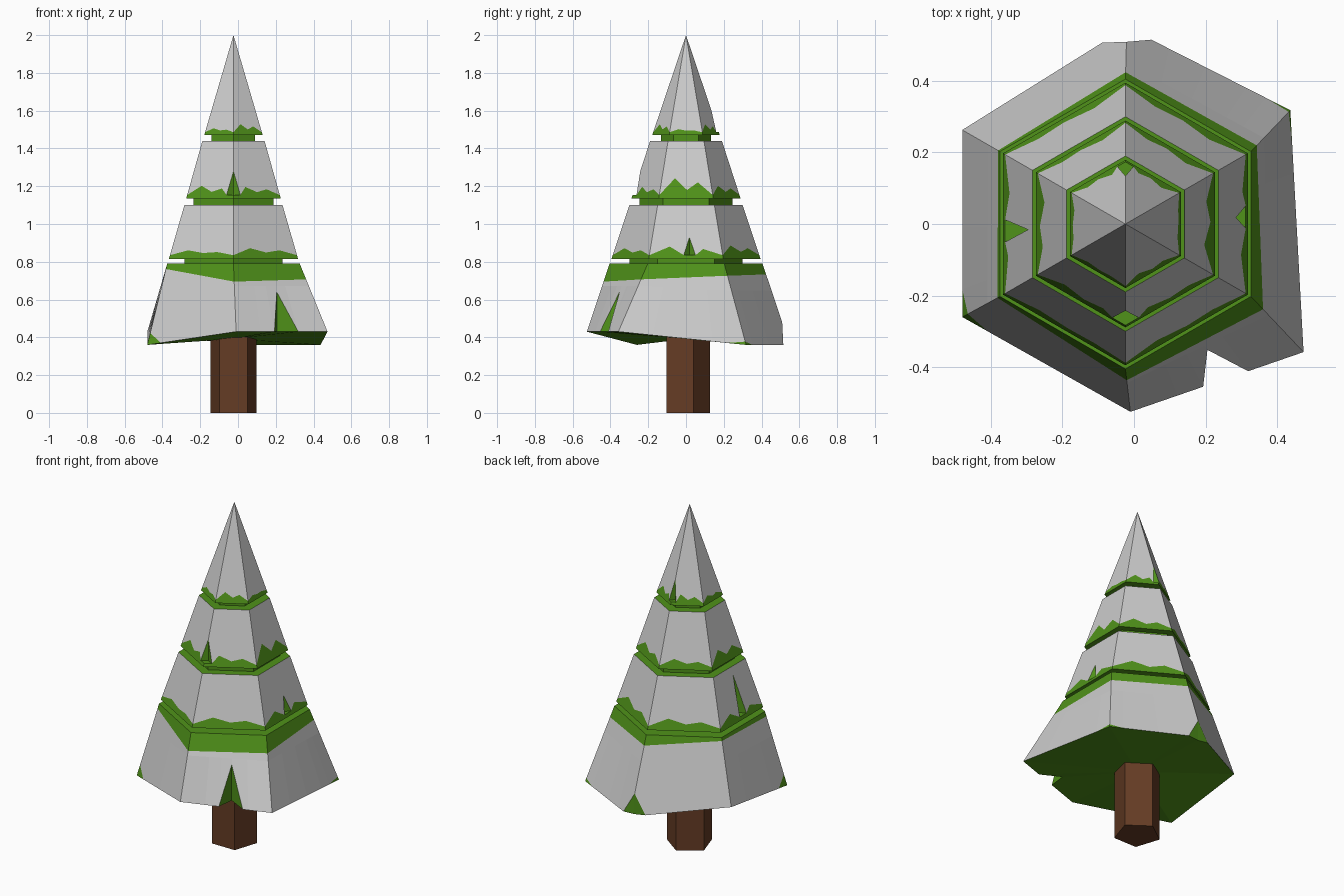
import bpy, bmesh, math
from mathutils import Vector

if "Cube" in bpy.data.objects:
    bpy.data.objects.remove(bpy.data.objects["Cube"])

CX = -0.024  # tree axis


def material(name, rgb):
    m = bpy.data.materials.new(name)
    m.diffuse_color = (*rgb, 1)
    m.use_nodes = True
    m.node_tree.nodes["Principled BSDF"].inputs["Base Color"].default_value = m.diffuse_color
    return m


GREEN = material("needles", (0.08, 0.29, 0.01))
BROWN = material("bark", (0.13, 0.045, 0.018))


def ring(n, r, z, start=-90):
    angles = [math.radians(start + 360 * i / n) for i in range(n)]
    return [Vector((CX + r * math.cos(a), r * math.sin(a), z)) for a in angles]


def make(name, polys, mat=None):
    bm = bmesh.new()
    for poly in polys:
        pts = [p for i, p in enumerate(poly) if (p - poly[i - 1]).length > 1e-4]
        if len(pts) > 2:
            bm.faces.new([bm.verts.new(p) for p in pts])
    bmesh.ops.remove_doubles(bm, verts=bm.verts[:], dist=1e-4)
    bmesh.ops.dissolve_degenerate(bm, edges=bm.edges[:], dist=1e-4)
    me = bpy.data.meshes.new(name)
    bm.to_mesh(me)
    bm.free()
    if mat:
        me.materials.append(mat)
    bpy.context.collection.objects.link(bpy.data.objects.new(name, me))


def fan(pts, up):
    c = sum(pts, Vector()) / len(pts)
    c.x, c.y = CX, 0
    pairs = [(pts[i - 1], pts[i]) for i in range(len(pts))]
    return [(a, b, c) if up else (b, a, c) for a, b in pairs]


def zigzag(base, bumps, corner_cut={}, side_cut={}, rise={}, w=.08):
    """Snow line of six sides: two bumps each, plus cuts at corners or mid-side."""
    def corner(c):
        if c in corner_cut:
            return (corner_cut[c], True)
        return (rise.get(c, base),)
    lines = []
    for i, p in enumerate(bumps):
        j = (i + 1) % 6
        line = [(0, *corner(i))]
        if i in corner_cut or i in rise:
            line.append((.15, base))
        line.append((.27, p))
        if i in side_cut:
            line += [(.55 - w, base), (.55, side_cut[i], True), (.55 + w, base)]
        else:
            line.append((.52, base + p / 4))
        line.append((.74, p * .8))
        if j in corner_cut or j in rise:
            line.append((.85, base))
        lines.append(line + [(1, *corner(j))])
    return lines


def band(low, high, lines):
    """Split each side along a line of (t, f[, cut]); return upper, lower, base outline.
    A flagged point is the peak of a cut that goes straight down into the tier."""
    upper, lower, outline = [], [], []
    for i, line in enumerate(lines):
        j = (i + 1) % len(low)

        def P(t, f):
            return low[i].lerp(low[j], t).lerp(high[i].lerp(high[j], t), f)
        for p, q in zip(line, line[1:]):
            a, b = P(*p[:2]), P(*q[:2])
            upper.append((a, b, P(q[0], 1), P(p[0], 1)))
            start = P(p[0], 0)
            if len(p) > 2 or len(q) > 2:
                left = len(q) > 2
                peak, foot = (q, p) if left else (p, q)
                f0 = foot[1]
                pk, ft, out = P(*peak[:2]), P(*foot[:2]), P(peak[0], f0)
                inner = Vector((pk.x, pk.y, out.z))
                lower.append((ft, inner, pk) if left else (inner, ft, pk))
                if f0 > 0:
                    lower.append((ft, out, inner) if left else (out, ft, inner))
                    lower.append((P(p[0], 0), P(q[0], 0), P(q[0], f0), P(p[0], f0)))
                elif not left:
                    start = inner
            else:
                lower.append((P(p[0], 0), P(q[0], 0), b, a))
            outline.append(start)
    return upper, lower, outline


def tier(name, z0, r0, z1, r1, lines):
    snow, leaf, outline = band(ring(6, r0, z0), ring(6, r1, z1), lines)
    leaf += fan(outline, False)
    if r1:
        leaf += fan(ring(6, r1, z1), True)
    make("snow_" + name, snow)
    make("foliage_" + name, leaf, GREEN)


# Three upper tiers (sides counted from the front edge round to the right)
tier("top", 1.47, .179, 2.0, 0,
     zigzag(.03, [.11, .06, .11, .11, .08, .07], corner_cut={3: .25}))
tier("upper", 1.135, .289, 1.44, .19,
     zigzag(.06, [.2, .35, .22, .18, .28, .22], corner_cut={0: .47}))
tier("middle", .815, .395, 1.10, .30,
     zigzag(.07, [.2, .23, .25, .22, .22, .16], side_cut={1: .4, 4: .85}))

# Bottom tier: flared, uneven skirt with two deep cuts
skirt = [Vector(v) for v in [(-.01, -.525, .43), (.474, -.358, .43), (.437, .318, .36),
                             (-.02, .55, .36), (-.48, .263, .43), (-.48, -.26, .36)]]
rim = ring(6, .405, .79)
mid = [a.lerp(b, .33) for a, b in zip(rim, skirt)]
snow_b, leaf_b, outline = band(skirt, mid, zigzag(
    0, [0] * 6, corner_cut={3: .42}, side_cut={0: .87}, rise={2: .06, 5: .22}, w=.13))
drop = [.2, .3, .55, .6, .85, .8]
leaf_a, snow_a, _ = band(mid, rim, [[(0, drop[i]), (1, drop[(i + 1) % 6])] for i in range(6)])
make("snow_bottom", snow_a + snow_b)
make("foliage_bottom", leaf_a + leaf_b + fan(rim, True) + fan(outline, False), GREEN)


def prism(name, n, r, z0, z1, mat, start=-90):
    a, b = ring(n, r, z0, start), ring(n, r, z1, start)
    sides = [(a[i - 1], a[i], b[i], b[i - 1]) for i in range(n)]
    make(name, sides + fan(a, False) + fan(b, True), mat)


# Recessed necks between the tiers
prism("neck_top", 6, .133, 1.43, 1.48, GREEN)
prism("neck_upper", 6, .245, 1.09, 1.145, GREEN)
prism("neck_lower", 6, .30, .78, .825, GREEN)

# Five-sided trunk with a flat front
prism("trunk", 5, .1276, 0, .43, BROWN, 90)
